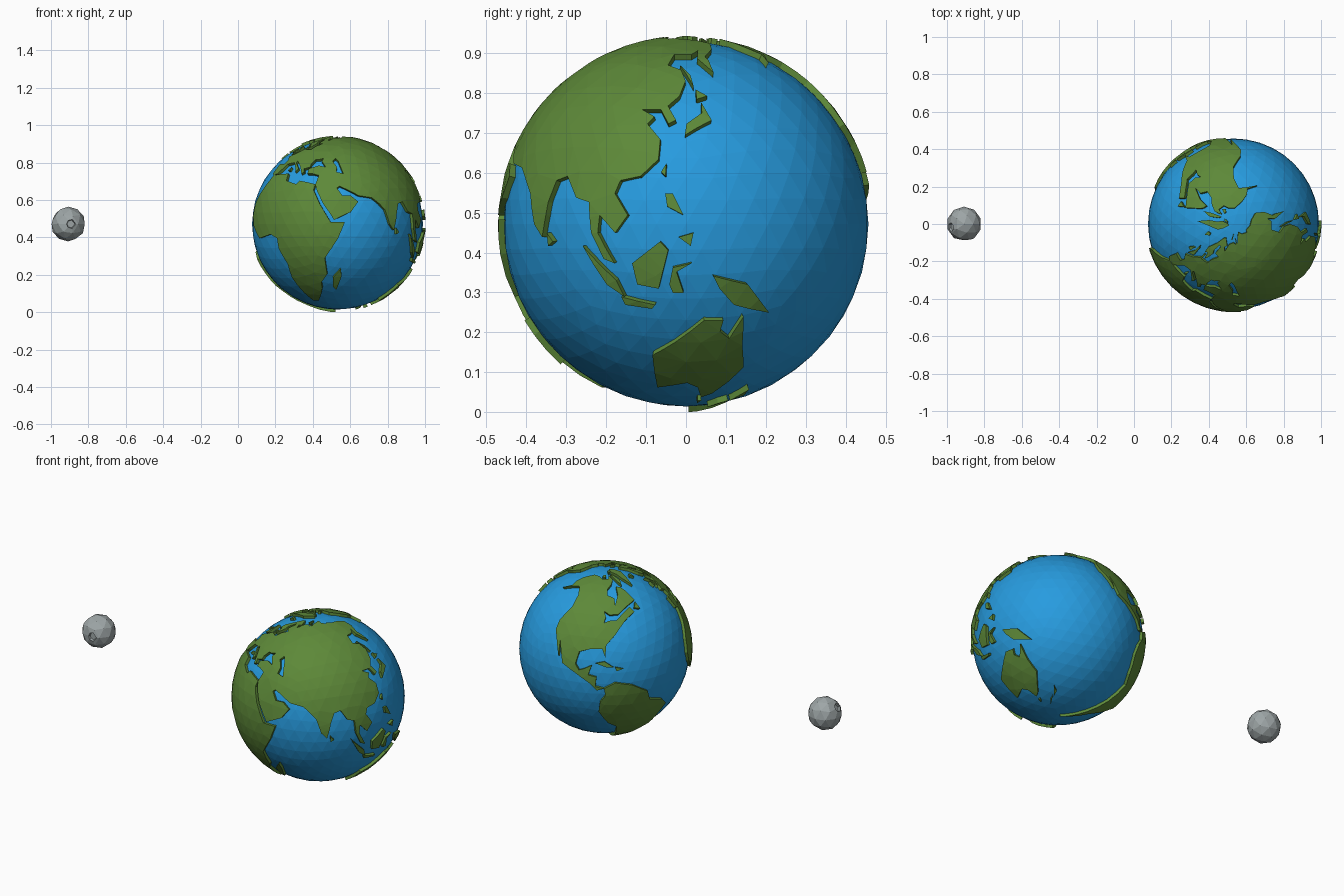
import bpy
import bmesh
from math import radians, sin, cos
from mathutils import Vector
from mathutils.geometry import delaunay_2d_cdt

GLOBE = Vector((0.532, 0, 0.4715))
OCEAN_RADIUS, LAND_RADIUS, ROOT_RADIUS = 0.457, 0.4715, 0.44
MOON, MOON_RADIUS = Vector((-0.908, 0, 0.4715)), 0.093
LONGEST_EDGE = 0.16

if "Cube" in bpy.data.objects:
    bpy.data.objects.remove(bpy.data.objects["Cube"])


def make_material(name, red, green, blue):
    material = bpy.data.materials.new(name)
    material.use_nodes = True
    color = (red, green, blue, 1)
    material.diffuse_color = color
    shader = material.node_tree.nodes["Principled BSDF"]
    shader.inputs["Base Color"].default_value = color
    shader.inputs["Roughness"].default_value = 0.9
    return material


def make_object(name, bm, material, location):
    mesh = bpy.data.meshes.new(name)
    bmesh.ops.recalc_face_normals(bm, faces=bm.faces)
    bm.to_mesh(mesh)
    bm.free()
    mesh.materials.append(material)
    part = bpy.data.objects.new(name, mesh)
    part.location = location
    bpy.context.collection.objects.link(part)


ocean_blue = make_material("ocean blue", 0.02, 0.33, 0.74)
land_green = make_material("land green", 0.11, 0.25, 0.04)
moon_grey = make_material("moon grey", 0.34, 0.38, 0.385)

# Ocean ball, whose vertices also seed the facets of the land
ocean = bmesh.new()
bmesh.ops.create_icosphere(ocean, subdivisions=4, radius=OCEAN_RADIUS)
grid = [vert.co.normalized() for vert in ocean.verts]
make_object("ocean", ocean, ocean_blue, GLOBE)


def direction(longitude, latitude):
    """Direction from the globe centre, with the map stretched to both poles."""
    rise = 1.34 * (latitude - 11)
    if rise > 79:
        rise = 79 + (rise - 79) * 0.45
    rise = radians(max(rise, -89))
    turn = radians((longitude - 9) * (1.17 - latitude ** 2 / 15500) - 134)
    return Vector((cos(turn) * cos(rise), sin(turn) * cos(rise), sin(rise)))


def split_edge(start, end):
    """Points along an arc, leaving out the end point."""
    if (end - start).length < LONGEST_EDGE:
        return [start]
    middle = (start + end).normalized()
    return split_edge(start, middle) + split_edge(middle, end)


def flatten(point, spin):
    turned = spin @ point
    return turned.xy / (1 + turned.z)


def is_inside(point, loop):
    """Count how often a ray from the point crosses the loop."""
    inside = False
    for a, b in zip(loop, loop[1:] + loop[:1]):
        if (a.y > point.y) != (b.y > point.y):
            if point.x < a.x + (point.y - a.y) * (b.x - a.x) / (b.y - a.y):
                inside = not inside
    return inside


def land(name, *outline):
    """Raised plate with a faceted top, filled from a coast outline."""
    corners = [direction(*point) for point in outline]
    coast = []
    for start, end in zip(corners, corners[1:] + corners[:1]):
        coast += split_edge(start, end)
    # Flatten around the middle of the plate, fill with triangles, wrap back
    center = sum(coast, Vector((0, 0, 0))).normalized()
    spin = center.rotation_difference(Vector((0, 0, 1)))
    loop = [flatten(point, spin) for point in coast]
    inner = [flatten(point, spin) for point in grid if point.dot(center) > -0.3
             and min((point - other).length for other in coast) > 0.05]
    inner = [point for point in inner if is_inside(point, loop)]
    count = len(loop)
    edges = [(i, (i + 1) % count) for i in range(count)]
    filled = delaunay_2d_cdt(loop + inner, edges, [], 0, 0.00001, True)
    bm = bmesh.new()
    back = spin.inverted()
    verts = []
    for point in filled[0]:
        size = point.length_squared
        raised = Vector((2 * point.x, 2 * point.y, 1 - size)) / (1 + size)
        verts.append(bm.verts.new(back @ raised * LAND_RADIUS))
    for face in filled[2]:
        middle = sum((filled[0][i] for i in face), Vector((0, 0))) / len(face)
        if is_inside(middle, loop):
            bm.faces.new([verts[i] for i in face])
    loose = [vert for vert in bm.verts if not vert.link_faces]
    bmesh.ops.delete(bm, geom=loose, context="VERTS")
    # Extrude the plate down into the ocean
    result = bmesh.ops.extrude_face_region(bm, geom=bm.faces[:], use_keep_orig=True)
    for item in result["geom"]:
        if isinstance(item, bmesh.types.BMVert):
            item.co *= ROOT_RADIUS / LAND_RADIUS
    make_object(name, bm, land_green, GLOBE)


# Continents, as longitude and latitude of the coast
land("africa", (-6, 36), (10, 37), (11, 33), (20, 31), (22, 33), (34, 31),
     (33, 28), (37, 21), (43, 12), (51, 12), (47, 4), (39, -6), (40, -15),
     (35, -20), (35, -24), (32, -29), (26, -34), (19, -34), (15, -27),
     (12, -17), (13, -9), (9, -1), (9, 4), (4, 6), (-8, 4), (-15, 10),
     (-17, 15), (-16, 22), (-10, 30))
land("europe", (-6, 36), (-9, 37), (-9, 43), (-2, 43), (-1, 46), (-5, 48),
     (2, 51), (8, 54), (8, 57), (11, 57), (10, 54), (19, 54), (22, 57),
     (30, 60), (22, 61), (25, 65), (22, 66), (17, 62), (19, 60), (16, 57),
     (13, 55), (11, 59), (7, 58), (5, 61), (13, 66), (20, 70), (28, 71),
     (41, 67), (34, 66), (38, 64), (46, 68), (60, 69), (60, 50), (50, 47),
     (47, 45), (50, 41), (49, 38), (44, 40), (41, 41), (37, 45), (39, 47),
     (34, 46), (31, 46), (28, 43), (28, 41), (23, 40), (24, 38), (22, 37),
     (19, 41), (13, 45), (12, 44), (18, 40), (16, 38), (15, 40), (10, 44),
     (3, 43), (0, 39), (-2, 37))
land("north_asia", (60, 50), (60, 69), (68, 68), (69, 73), (73, 68), (80, 72),
     (104, 78), (113, 74), (130, 71), (140, 73), (160, 70), (180, 69),
     (190, 66), (178, 62), (170, 60), (163, 58), (162, 56), (157, 51),
     (156, 57), (163, 61), (155, 59), (142, 59), (135, 54), (141, 52),
     (140, 48))
land("south_asia", (60, 50), (140, 48), (134, 43), (128, 40), (129, 36),
     (126, 35), (125, 39), (118, 39), (122, 37), (119, 35), (122, 31),
     (120, 26), (114, 22), (108, 21), (106, 18), (109, 13), (105, 9),
     (101, 13), (100, 9), (104, 2), (101, 3), (98, 9), (98, 16), (94, 17),
     (91, 22), (87, 21), (84, 16), (83, 13), (81, 8), (78, 11), (76, 18),
     (73, 21), (69, 24), (61, 25), (57, 27), (50, 30), (48, 29), (51, 25),
     (56, 25), (60, 22), (55, 17), (45, 13), (43, 16), (39, 21), (35, 28),
     (34, 31), (36, 36), (31, 37), (27, 37), (27, 40), (35, 42), (41, 41),
     (44, 40), (49, 38), (54, 37), (53, 41), (52, 45), (50, 47))
land("north_america", (-168, 66), (-156, 71), (-130, 70), (-115, 68), (-95, 68),
     (-94, 72), (-85, 69), (-82, 67), (-87, 64), (-94, 61), (-92, 57),
     (-82, 55), (-80, 51), (-77, 57), (-78, 62), (-70, 61), (-65, 59),
     (-56, 52), (-66, 50), (-76, 46), (-84, 46), (-90, 48), (-87, 45),
     (-87, 42), (-83, 43), (-77, 43), (-70, 47), (-64, 49), (-60, 46),
     (-66, 44), (-70, 42), (-76, 36), (-81, 31), (-80, 25), (-83, 29),
     (-90, 29), (-97, 27), (-97, 21), (-94, 18), (-91, 19), (-87, 21),
     (-88, 16), (-83, 15), (-83, 10), (-78, 9), (-82, 8), (-87, 12),
     (-95, 16), (-105, 20), (-113, 31), (-109, 23), (-115, 30), (-121, 35),
     (-124, 40), (-124, 48), (-131, 55), (-145, 60), (-153, 59), (-163, 55),
     (-158, 59), (-165, 62))
land("south_america", (-78, 9), (-72, 12), (-62, 10), (-52, 5), (-50, 0),
     (-40, -3), (-35, -7), (-39, -15), (-41, -22), (-48, -27), (-54, -34),
     (-62, -40), (-65, -46), (-68, -52), (-66, -55), (-74, -52), (-74, -42),
     (-71, -30), (-70, -18), (-76, -14), (-81, -5), (-80, 1), (-77, 5))
land("australia", (114, -22), (122, -18), (130, -12), (136, -12), (136, -15),
     (140, -17), (142, -11), (146, -19), (153, -26), (150, -37), (145, -39),
     (138, -34), (131, -32), (124, -33), (115, -34))

# Northern islands
land("greenland", (-45, 60), (-53, 66), (-55, 70), (-68, 76), (-60, 82),
     (-30, 83), (-20, 76), (-22, 70), (-40, 65))
land("baffin_island", (-66, 62), (-62, 66), (-72, 71), (-85, 73), (-80, 70), (-73, 66))
land("victoria_island", (-117, 70), (-105, 69), (-105, 73), (-118, 73))
land("ellesmere_island", (-90, 77), (-75, 78), (-62, 82), (-90, 81))
land("newfoundland", (-59, 48), (-56, 51), (-53, 47))
land("iceland", (-24, 65), (-18, 66), (-14, 65), (-19, 63))
land("britain", (-5, 50), (1, 52), (-2, 57), (-5, 58), (-3, 54))
land("ireland", (-10, 52), (-6, 52), (-6, 55), (-9, 54))
land("arctic_island", (52, 71), (60, 76), (68, 77), (57, 71))

# Warm water islands
land("sardinia", (8, 39), (10, 41), (10, 39))
land("cuba", (-85, 22), (-80, 23), (-74, 20), (-78, 20))
land("hispaniola", (-73, 20), (-68, 19), (-72, 18))
land("madagascar", (49, -12), (50, -16), (47, -25), (44, -23), (44, -17))
land("sri_lanka", (83, 9), (85, 7), (83, 6))

# Islands off the east of Asia
land("sakhalin", (142, 46), (142, 54), (144, 50))
land("hokkaido", (140, 42), (142, 45), (145, 43))
land("honshu", (130, 32), (132, 35), (139, 38), (141, 41), (141, 36), (135, 34))
land("taiwan", (120, 23), (122, 25), (121, 22))
land("luzon", (120, 18), (122, 18), (124, 13), (120, 15))
land("mindanao", (122, 8), (126, 9), (125, 6))
land("borneo", (109, 2), (117, 7), (119, 5), (116, -4), (110, -3))
land("sumatra", (95, 6), (104, -2), (106, -6), (101, -3))
land("java", (105, -6), (115, -8), (114, -9), (106, -8))
land("sulawesi", (120, 1), (125, 2), (121, 0), (123, -5), (120, -5), (119, -3))
land("new_guinea", (131, -1), (141, -3), (150, -10), (143, -9), (138, -8), (133, -4))
land("tasmania", (145, -41), (148, -41), (147, -43))
land("new_zealand_north", (173, -35), (178, -38), (175, -41))
land("new_zealand_south", (173, -41), (171, -44), (167, -46), (169, -43))

# Moon with two sunken craters
moon = bmesh.new()
bmesh.ops.create_icosphere(moon, subdivisions=2, radius=MOON_RADIUS)
for aim in (Vector((0.18, -0.98, 0)), Vector((-0.8, -0.2, 0.52))):
    spot = aim.normalized() * MOON_RADIUS
    peak = min(moon.verts, key=lambda vert: (vert.co - spot).length)
    peak.co = spot
    cut = bmesh.ops.bevel(moon, geom=[peak], offset=0.026, segments=1,
                          profile=0.5, affect="VERTICES")
    bmesh.ops.inset_individual(moon, faces=cut["faces"], thickness=0.004, depth=-0.012)
make_object("moon", moon, moon_grey, MOON)
